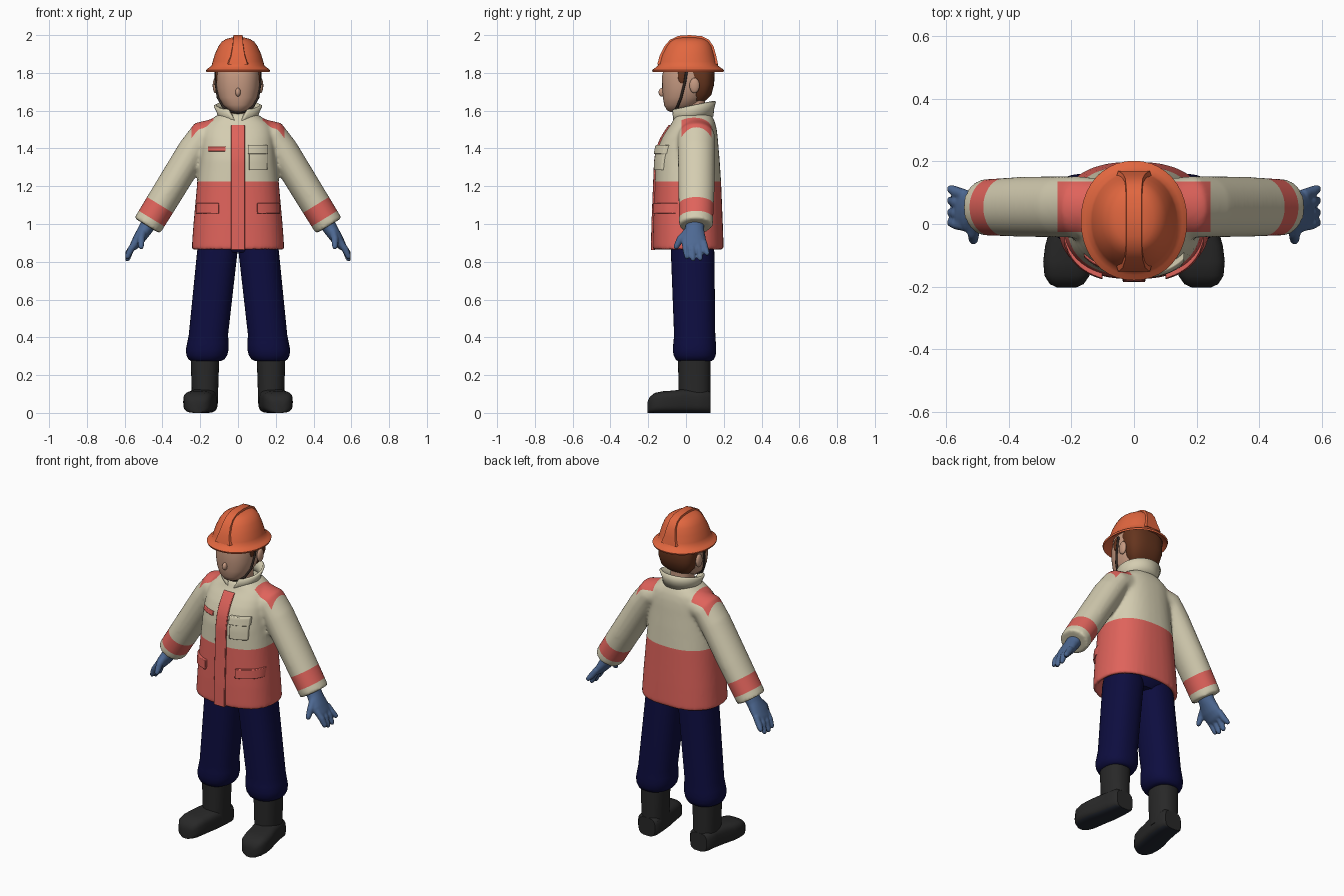
import bpy, bmesh, math
from mathutils import Vector

if "Cube" in bpy.data.objects:
    bpy.data.objects.remove(bpy.data.objects["Cube"])

def mat(name, r, g, b):
    m = bpy.data.materials.new(name)
    m.diffuse_color = (r, g, b, 1)
    m.use_nodes = True
    m.node_tree.nodes["Principled BSDF"].inputs["Base Color"].default_value = m.diffuse_color
    return m

CREAM = mat("cream_cloth", .66, .61, .44)
RED = mat("red_cloth", .74, .125, .105)
ORANGE = mat("orange_shell", .76, .135, .05)
NAVY = mat("navy_cloth", .004, .004, .05)
BLACK = mat("black_rubber", .021, .021, .021)
SOLE = mat("sole_rubber", .016, .02, .03)
BLUE = mat("blue_glove", .075, .14, .29)
SKIN = mat("skin", .56, .32, .22)
HAIR = mat("brown_hair", .13, .035, .013)
STRAP = mat("dark_strap", .03, .02, .016)

# ---------- helpers ----------
def sgn_pow(v, p):
    return math.copysign(abs(v) ** p, v)

def ring(z, a, y0, y1, cx=0, e=2.3, n=40):
    """Horizontal superellipse, half width a, from y0 to y1."""
    out = []
    for i in range(n):
        t = 2 * math.pi * i / n
        out.append((cx + a * sgn_pow(math.cos(t), 2 / e),
                    (y0 + y1) / 2 + (y1 - y0) / 2 * sgn_pow(math.sin(t), 2 / e), z))
    return out

def loft(bm, rings, cap=True):
    rows = [[bm.verts.new(p) for p in r] for r in rings]
    n = len(rows[0])
    for a, b in zip(rows, rows[1:]):
        for i in range(n):
            bm.faces.new((a[i], a[(i + 1) % n], b[(i + 1) % n], b[i]))
    if cap:
        bm.faces.new(rows[0][::-1])
        bm.faces.new(rows[-1])

def tube(bm, pts, radii, rounded=True, n=20):
    """Tube along pts; radii are (along y, across)."""
    pts = [Vector(p) for p in pts]
    rings = []
    for i, p in enumerate(pts):
        t = (pts[min(i + 1, len(pts) - 1)] - pts[max(i - 1, 0)]).normalized()
        u = (Vector((0, 1, 0)) - t * t.y).normalized()
        v = t.cross(u)
        def circle(c, k):
            return [c + u * (radii[i][0] * k * math.cos(j * 2 * math.pi / n))
                    + v * (radii[i][1] * k * math.sin(j * 2 * math.pi / n)) for j in range(n)]
        rings.append(circle(p, 1))
        if rounded and i == len(pts) - 1:
            rings.append(circle(p + t * radii[i][1] * .6, .75))
            rings.append(circle(p + t * radii[i][1] * .95, .3))
    loft(bm, rings)

def finish(name, bm, mats, angle=40):
    bmesh.ops.recalc_face_normals(bm, faces=bm.faces[:])
    me = bpy.data.meshes.new(name)
    bm.to_mesh(me)
    bm.free()
    for m in mats:
        me.materials.append(m)
    me.shade_smooth()
    me.set_sharp_from_angle(angle=math.radians(angle))
    ob = bpy.data.objects.new(name, me)
    bpy.context.collection.objects.link(ob)
    return ob

def fuse(bm, voxel, steps):
    """Merge overlapping lofts into one smooth skin, returned as a bmesh."""
    ob = finish("merge_helper", bm, [])
    r = ob.modifiers.new("merge", 'REMESH')
    r.mode = 'VOXEL'
    r.voxel_size = voxel
    s = ob.modifiers.new("relax", 'SMOOTH')
    s.iterations = steps
    dg = bpy.context.evaluated_depsgraph_get()
    me = bpy.data.meshes.new_from_object(ob.evaluated_get(dg))
    out = bmesh.new()
    out.from_mesh(me)
    bpy.data.objects.remove(ob)
    bpy.data.meshes.remove(me)
    return out

def lofted(name, sections, m, e=2.3, cx=0):
    bm = bmesh.new()
    loft(bm, [ring(*s, cx=cx, e=e) for s in sections])
    return finish(name, bm, [m])

def ball(name, c, r, m):
    bm = bmesh.new()
    bmesh.ops.create_uvsphere(bm, u_segments=20, v_segments=12, radius=1)
    for v in bm.verts:
        v.co = Vector([c[k] + r[k] * v.co[k] for k in range(3)])
    return finish(name, bm, [m])

# ---------- jacket body with sleeves ----------
TORSO = [(.86, .246, -.177, .20), (1.0, .236, -.174, .195), (1.22, .216, -.165, .186),
         (1.34, .202, -.16, .178), (1.41, .196, -.147, .172), (1.46, .192, -.125, .168),
         (1.50, .186, -.10, .163), (1.535, .17, -.075, .155), (1.57, .12, -.06, .14),
         (1.585, .09, -.045, .125)]
ALONG, ACROSS = Vector((.522, 0, -.853)), Vector((.853, 0, .522))
WRIST = Vector((.481, .053, .99))
bm = bmesh.new()
loft(bm, [ring(.92, .20, -.13, .155), ring(.862, .228, -.16, .183)]
     + [ring(*s, e=2.4) for s in TORSO])
for s in (-1, 1):
    path = [(.08, .055, 1.485), (.185, .055, 1.463), (.236, .055, 1.39), (.36, .055, 1.187), WRIST]
    tube(bm, [(s * p[0], p[1], p[2]) for p in path],
         [(.088, .082), (.098, .084), (.098, .083), (.096, .082), (.09, .08)], rounded=False, n=32)
bm = fuse(bm, .01, 8)
end = WRIST.dot(ALONG)
cuts = [((0, 0, 1.225), (0, 0, 1)), ((0, -.025, 0), (0, 1, 0)), ((0, .135, 0), (0, 1, 0))]
for s in (-1, 1):
    cuts += [((s * .13, 0, 0), (1, 0, 0)), ((s * .245, 0, 0), (1, 0, 0))]
    for d in (.045, .13):
        n = Vector((s * ALONG.x, 0, ALONG.z))
        cuts.append((n * (end - d), n))
for co, no in cuts:
    bmesh.ops.bisect_plane(bm, geom=bm.verts[:] + bm.edges[:] + bm.faces[:], plane_co=co, plane_no=no)
for f in bm.faces:
    c = f.calc_center_median()
    q = Vector((abs(c.x), c.y, c.z))
    sleeve = q.dot(ACROSS) > .832 and q.x > .21
    band = sleeve and q.x > .3 and .045 < end - q.dot(ALONG) < .13
    patch = q.z > 1.42 and .13 < q.x < .245 and -.025 < q.y < .135
    f.material_index = int(band or patch or (c.z < 1.225 and not sleeve))
finish("jacket", bm, [CREAM, RED], 60)

# ---------- placket, badge, pockets following the jacket front ----------
def front_y(x, z):
    for p, q in zip(TORSO, TORSO[1:]):
        if p[0] <= z <= q[0]:
            k = (z - p[0]) / (q[0] - p[0])
            a, y0, y1 = [p[i] + k * (q[i] - p[i]) for i in (1, 2, 3)]
            return (y0 + y1) / 2 - (y1 - y0) / 2 * (1 - min(abs(x / a), 1) ** 2.4) ** (1 / 2.4)

def front_plate(name, x0, x1, z0, z1, thick, m, nx=10, nz=6):
    bm = bmesh.new()
    rows = []
    for j in range(nz + 1):
        z = z0 + (z1 - z0) * j / nz
        xs = [x0 + (x1 - x0) * i / nx for i in range(nx + 1)]
        rows.append([(x, front_y(x, z) - thick, z) for x in xs]
                    + [(x, front_y(x, z) + .012, z) for x in xs[::-1]])
    loft(bm, rows)
    ob = finish(name, bm, [m])
    b = ob.modifiers.new("soft_edges", 'BEVEL')
    b.width, b.segments = .003, 2

front_plate("placket", -.036, .036, .862, 1.525, .009, RED, nz=30)
front_plate("name_strip", -.16, -.065, 1.385, 1.41, .006, RED)
front_plate("chest_pocket", .058, .155, 1.285, 1.40, .012, CREAM)
front_plate("chest_pocket_flap", .052, .16, 1.37, 1.418, .02, CREAM)
for s, side in ((-1, "right"), (1, "left")):
    front_plate(side + "_hip_flap", *sorted((s * .1, s * .222)), 1.055, 1.11, .016, RED)

# ---------- collar, open at the front ----------
bm = bmesh.new()
rows = []
for k, (rx, ry, zf, zb, gap) in enumerate([(.098, .10, 1.53, 1.57, .05), (.104, .104, 1.565, 1.61, .25),
                                           (.122, .114, 1.605, 1.65, .42)]):
    row = []
    for i in range(37):
        t = -(math.pi - gap) + 2 * (math.pi - gap) * i / 36
        h = .5 + .5 * math.cos(t)
        row.append(bm.verts.new((rx * math.sin(t), .038 + ry * math.cos(t), zf + (zb - zf) * h)))
    rows.append(row)
for a, b in zip(rows, rows[1:]):
    for i in range(36):
        bm.faces.new((a[i], a[i + 1], b[i + 1], b[i]))
col = finish("collar", bm, [CREAM])
sd = col.modifiers.new("thickness", 'SOLIDIFY')
sd.thickness, sd.offset = .014, 0

# ---------- head ----------
lofted("neck", [(1.54, .065, -.03, .10), (1.68, .062, -.03, .10)], SKIN)
lofted("head", [(1.594, .02, -.085, -.03), (1.603, .05, -.102, .02), (1.63, .08, -.116, .06),
                (1.67, .102, -.122, .10), (1.72, .113, -.126, .125), (1.78, .116, -.127, .135),
                (1.84, .11, -.115, .13), (1.88, .085, -.08, .10)], SKIN)
lofted("hair", [(1.655, .075, .03, .105), (1.685, .10, .02, .135), (1.74, .115, .012, .149),
                (1.82, .119, -.01, .152), (1.86, .10, -.01, .13)], HAIR, e=2.6)
ball("nose", (0, -.127, 1.697), (.014, .018, .023), SKIN)
for s, side in ((-1, "right"), (1, "left")):
    ball(side + "_ear", (s * .12, .045, 1.733), (.014, .027, .04), SKIN)
    ball(side + "_sideburn", (s * .108, -.02, 1.785), (.012, .024, .045), HAIR)

# ---------- chin strap ----------
half = [(.117, .005, 1.82), (.118, -.006, 1.75), (.106, -.026, 1.67), (.078, -.046, 1.62), (.035, -.06, 1.595)]
cu = bpy.data.curves.new("chin_strap", 'CURVE')
cu.dimensions = '3D'
cu.bevel_depth, cu.bevel_resolution = .007, 2
pts = half + [(0, -.064, 1.589)] + [(-x, y, z) for x, y, z in half[::-1]]
sp = cu.splines.new('POLY')
sp.points.add(len(pts) - 1)
for p, c in zip(sp.points, pts):
    p.co = (*c, 1)
cu.materials.append(STRAP)
bpy.context.collection.objects.link(bpy.data.objects.new("chin_strap", cu))

# ---------- hard hat ----------
lofted("hard_hat", [(1.84, .118, -.13, .15), (1.815, .15, -.16, .182), (1.805, .167, -.176, .198),
                    (1.815, .17, -.18, .202), (1.827, .155, -.163, .185), (1.838, .14, -.15, .17),
                    (1.86, .134, -.143, .163), (1.90, .122, -.128, .151), (1.94, .104, -.106, .138),
                    (1.965, .086, -.088, .122), (1.98, .062, -.065, .098), (1.988, .03, -.03, .06)], ORANGE, e=2.1)
bm = bmesh.new()
rows = []
for y, z, w in [(-.152, 1.845, .05), (-.14, 1.89, .036), (-.115, 1.94, .028), (-.085, 1.975, .025), (-.04, 1.996, .024),
                (.02, 2.0, .024), (.085, 1.994, .024), (.122, 1.975, .025), (.146, 1.94, .028),
                (.16, 1.89, .036), (.17, 1.845, .05)]:
    d = (Vector((0, .015, 1.86)) - Vector((0, y, z))).normalized() * .035
    rows.append([(-w, y, z), (w, y, z), (w * 1.25, y + d.y, z + d.z), (-w * 1.25, y + d.y, z + d.z)])
loft(bm, rows)
finish("hat_ridge", bm, [ORANGE])

# ---------- trousers ----------
lofted("trouser_seat", [(.85, .10, -.05, .12), (.89, .19, -.08, .15), (.95, .19, -.08, .15)], NAVY)
LEG = [(.275, .078, -.045, .135, .168), (.283, .095, -.055, .148, .167), (.305, .108, -.066, .157, .165),
       (.335, .113, -.07, .16, .163), (.37, .11, -.067, .158, .159), (.41, .104, -.063, .155, .157),
       (.85, .107, -.08, .15, .11), (.93, .10, -.07, .14, .105)]
FOOT = [(-.203, .215, .03, .06), (-.192, .215, .054, .085), (-.165, .214, .072, .106), (-.12, .211, .079, .115),
        (-.07, .204, .08, .118), (-.02, .192, .078, .125), (.06, .18, .072, .125), (.115, .176, .068, .12),
        (.13, .175, .055, .11)]
for s, side in ((-1, "right"), (1, "left")):
    bm = bmesh.new()
    loft(bm, [ring(*r[:4], cx=s * r[4]) for r in LEG])
    finish(side + "_trouser_leg", bm, [NAVY])

    # boot shaft, foot and sole
    lofted(side + "_boot_shaft", [(.05, .068, -.04, .13), (.12, .07, -.04, .13), (.30, .076, -.042, .13)],
           BLACK, cx=s * .175)
    bm = bmesh.new()
    rows = []
    for y, cx, w, h in FOOT:
        rows.append([(s * cx + x, y, h / 2 + zz) for x, zz, _ in ring(0, w, -h / 2, h / 2, e=3.4)])
    loft(bm, rows)
    bmesh.ops.recalc_face_normals(bm, faces=bm.faces[:])
    for f in bm.faces:
        f.material_index = int(f.normal.z < -.8)
    finish(side + "_boot_foot", bm, [BLACK, SOLE])

    # glove: palm, four fingers, thumb
    bm = bmesh.new()
    def limb(path, radii):
        tube(bm, [(s * x, y, z) for x, y, z in path], radii)
    limb([(.465, .05, 1.015), (.492, .045, .97), (.525, .038, .92), (.55, .045, .885)],
         [(.048, .042), (.052, .038), (.068, .032), (.065, .024)])
    for y0, y1, dz in ((-.005, .005, .012), (.03, .037, 0), (.064, .075, .003), (.093, .112, .03)):
        limb([(.54, y0, .905), (.568, (y0 + y1) / 2, .865), (.585, y1, .815 + dz)],
             [(.018, .018), (.018, .018), (.014, .014)])
    limb([(.505, .01, .955), (.513, -.03, .92), (.513, -.052, .88)], [(.025, .022), (.02, .019), (.015, .015)])
    finish(side + "_glove", fuse(bm, .006, 3), [BLUE], 70)
